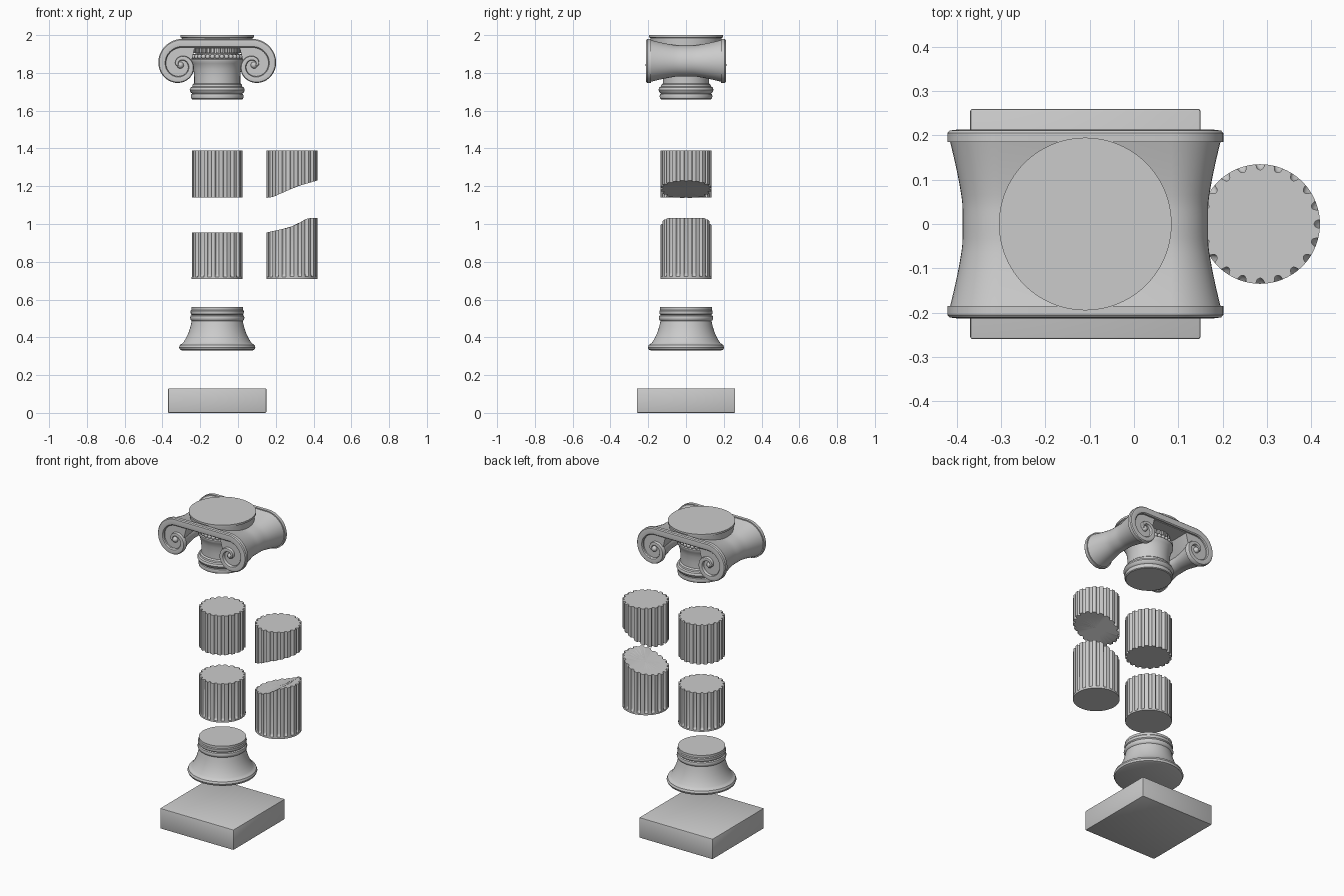
import bpy, bmesh
from math import sin, cos, pi, tau, sqrt
from mathutils import Matrix, Vector

cube = bpy.data.objects.get("Cube")
if cube:
    bpy.data.objects.remove(cube)

stone = bpy.data.materials.new("grey stone")
stone.use_nodes = True
stone.diffuse_color = (0.6, 0.6, 0.6, 1)
stone.node_tree.nodes["Principled BSDF"].inputs["Base Color"].default_value = (0.6, 0.6, 0.6, 1)

AXIS = -0.11          # x of the main column
SIDE = 0.285          # x of the broken drums


def finish(name, bm, x=AXIS, angle=35):
    bmesh.ops.recalc_face_normals(bm, faces=bm.faces)
    mesh = bpy.data.meshes.new(name)
    bm.to_mesh(mesh)
    bm.free()
    mesh.materials.append(stone)
    ob = bpy.data.objects.new(name, mesh)
    bpy.context.collection.objects.link(ob)
    ob.location.x = x
    bpy.ops.object.select_all(action='DESELECT')
    ob.select_set(True)
    bpy.context.view_layer.objects.active = ob
    bpy.ops.object.shade_smooth_by_angle(angle=angle * pi / 180)
    return ob


def loft(bm, rings):
    """Join closed rings of points and cap both ends."""
    rows = [[bm.verts.new(p) for p in ring] for ring in rings]
    n = len(rows[0])
    for a, b in zip(rows, rows[1:]):
        for i in range(n):
            j = (i + 1) % n
            bm.faces.new((a[i], a[j], b[j], b[i]))
    bm.faces.new(rows[0])
    bm.faces.new(rows[-1])


def turned(name, profile, sides=64):
    bm = bmesh.new()
    loft(bm, [[(r * cos(tau * i / sides), r * sin(tau * i / sides), z)
               for i in range(sides)] for r, z in profile])
    return finish(name, bm)


def ramp(points, x):
    """Height along a broken edge, eased between points."""
    for (x0, z0), (x1, z1) in zip(points, points[1:]):
        if x <= x1:
            f = max(0, (x - x0) / (x1 - x0))
            return z0 + (z1 - z0) * f
    return points[-1][1]


def drum(name, x, bottom, top, plain_foot=False):
    """Fluted drum; bottom and top are edge heights over x."""
    flutes, per, radius, depth = 20, 12, 0.135, 0.013
    n = flutes * per

    def ring(level, scale, cut):
        pts = []
        for i in range(n):
            a = tau * i / n
            r = radius - depth * cut * sqrt(max(0, cos(flutes * a)))
            px, py = scale * r * cos(a), scale * r * sin(a)
            lo, hi = ramp(bottom, px), ramp(top, px)
            pts.append((px, py, lo + (hi - lo) * level))
        return pts

    foot = [(0, 0), (0.04, 0), (0.06, 0.6), (0.1, 1)] if plain_foot else [(0, 1)]
    first = foot[0][1]
    rings = [ring(0, s, first) for s in (0.02, 0.35, 0.7)]
    rings += [ring(level, 1, cut) for level, cut in foot + [(1, 1)]]
    rings += [ring(1, s, 1) for s in (0.7, 0.35, 0.02)]
    bm = bmesh.new()
    loft(bm, rings)
    return finish(name, bm, x)


# Square plinth
bm = bmesh.new()
bmesh.ops.create_cube(bm, size=1, matrix=Matrix.Translation((0, 0, 0.065))
                      @ Matrix.Diagonal((0.52, 0.52, 0.13, 1)))
bmesh.ops.bevel(bm, geom=bm.edges[:], offset=0.005, segments=2, affect='EDGES', profile=0.5)
finish("plinth", bm)

# Flared base
turned("base", [(0.185, 0.33), (0.197, 0.335), (0.202, 0.347), (0.197, 0.36), (0.185, 0.367),
                (0.178, 0.375), (0.163, 0.4), (0.15, 0.43), (0.141, 0.46), (0.135, 0.487),
                (0.141, 0.492), (0.144, 0.503), (0.141, 0.514), (0.134, 0.518),
                (0.14, 0.524), (0.141, 0.54), (0.137, 0.545), (0.137, 0.56)])

# Drums, whole and broken
def flat(z):
    return [(-1, z), (1, z)]

drum("lower_drum", AXIS, flat(0.71), flat(0.955), True)
drum("upper_drum", AXIS, flat(1.14), flat(1.39))
drum("broken_drum_lower", SIDE, flat(0.71),
     [(-0.135, 0.955), (-0.02, 0.98), (0.03, 1.0), (0.075, 1.027), (0.1, 1.032), (0.135, 1.032)], True)
drum("broken_drum_upper", SIDE,
     [(-0.135, 1.138), (-0.1, 1.143), (-0.045, 1.167), (0.03, 1.2), (0.135, 1.23)], flat(1.39))

# Capital neck and top disc
turned("capital_neck", [(0.132, 1.66), (0.137, 1.664), (0.14, 1.675), (0.137, 1.687), (0.132, 1.69),
                        (0.141, 1.697), (0.146, 1.71), (0.141, 1.723), (0.132, 1.728), (0.13, 1.738),
                        (0.122, 1.745), (0.122, 1.78), (0.126, 1.82), (0.134, 1.85), (0.142, 1.862),
                        (0.142, 1.872), (0.13, 1.876), (0.125, 1.9), (0.11, 1.903), (0.11, 1.94)])
turned("top_disc", [(0.185, 1.935), (0.188, 1.985), (0.195, 1.988), (0.195, 2.0)], 96)

# Beads and small teeth around the neck
bm = bmesh.new()
for i in range(32):
    turn = Matrix.Rotation(tau * i / 32, 4, 'Z')
    bmesh.ops.create_uvsphere(bm, u_segments=10, v_segments=6, radius=0.013,
                              matrix=turn @ Matrix.Translation((0.13, 0, 1.886)))
    bmesh.ops.create_cube(bm, size=1, matrix=turn @ Matrix.Translation((0.115, 0, 1.918))
                          @ Matrix.Diagonal((0.02, 0.013, 0.028, 1)))
finish("neck_beads", bm)

# Scroll geometry: t counts turns inward from the top
CU, CZ = 0.195, 1.841

def scroll(side, t, inset=0):
    r = 0.139 - 0.092 * t - inset
    a = tau * t
    return side * (CU + r * sin(a)), CZ + r * cos(a)

# Scroll body, pinched at the middle
bm = bmesh.new()
rings = []
for k in range(-12, 13):
    y = 0.195 * k / 12
    f = min(1, max(0, (abs(y) - 0.04) / 0.17))
    pinch = 0.035 * (1 - f ** 1.3)
    left = [scroll(-1, 0.8 * i / 32, pinch) for i in range(33)] + [(-0.12, 1.93)]
    right = [(-u, z) for u, z in reversed(left)]
    rings.append([(u, y, z) for u, z in left + right])
loft(bm, rings)
finish("scroll_body", bm)

# Raised spiral band on both faces
SECTION = [(0, 0.185), (0, 0.205), (0.12, 0.211), (0.5, 0.213), (0.88, 0.211), (1, 0.205), (1, 0.185)]
for face, name in ((-1, "front"), (1, "back")):
    bm = bmesh.new()
    steps = [1.3 * i / 60 for i in range(61)]
    path = [(-1, t) for t in reversed(steps)] + [(1, t) for t in steps]
    rings = []
    for side, t in path:
        width = 0.046 - 0.022 * t
        ring = []
        for f, y in SECTION:
            u, z = scroll(side, t, f * width)
            ring.append((u, face * y, z))
        rings.append(ring)
    loft(bm, rings)
    # Round eye in each scroll
    for side in (-1, 1):
        bmesh.ops.create_uvsphere(bm, u_segments=16, v_segments=10, radius=0.018,
                                  matrix=Matrix.Translation((side * CU, face * 0.196, CZ)))
    finish(name + "_scroll_band", bm)
